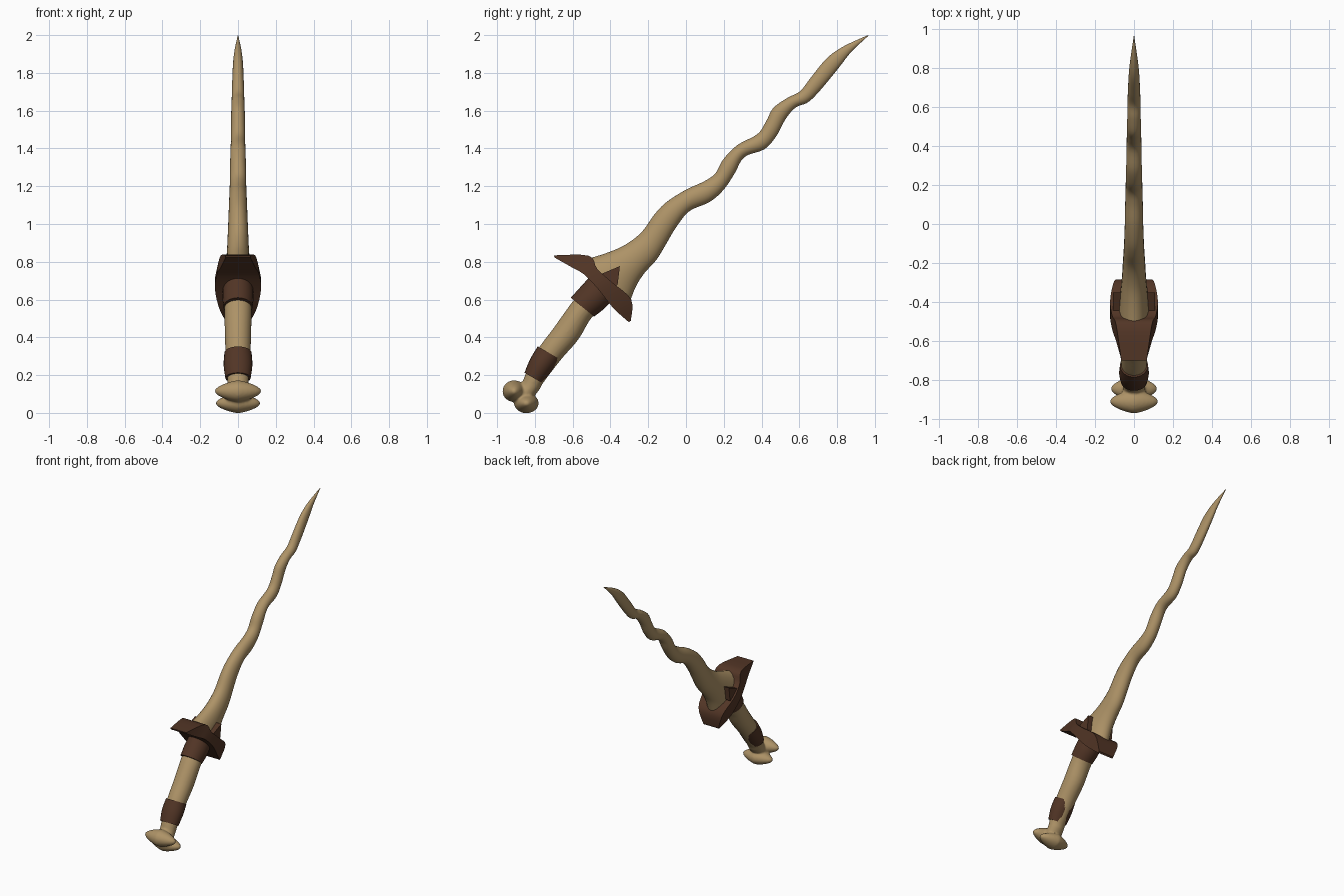
import bpy, bmesh, math
from mathutils import Vector, Matrix

if "Cube" in bpy.data.objects:
    bpy.data.objects.remove(bpy.data.objects["Cube"])


def material(name, rgb):
    m = bpy.data.materials.new(name)
    m.diffuse_color = (*rgb, 1)
    m.use_nodes = True
    m.node_tree.nodes["Principled BSDF"].inputs["Base Color"].default_value = m.diffuse_color
    return m


BONE = material("pale bone", (0.42, 0.29, 0.135))
LEATHER = material("dark brown leather", (0.085, 0.036, 0.019))

ROUND = [(math.cos(i * math.tau / 24), math.sin(i * math.tau / 24)) for i in range(24)]
BOXY = [(1, 1), (-1, 1), (-1, -1), (1, -1)]


def smooth_path(rows, steps):
    """Catmull-Rom interpolation of the station rows."""
    rows = [Vector(r) for r in rows]
    out = []
    for i in range(len(rows) - 1):
        a, b, c, d = rows[max(i - 1, 0)], rows[i], rows[i + 1], rows[min(i + 2, len(rows) - 1)]
        for k in range(steps):
            t = k / steps
            out.append(0.5 * (2 * b + (c - a) * t + (2 * a - 5 * b + 4 * c - d) * t * t
                              + (3 * b - a - 3 * c + d) * t ** 3))
    return out + [rows[-1]]


def add_loft(bm, rows, ring=ROUND, steps=5):
    """Skin rings; each row is upper edge y, z, lower edge y, z, half width in x."""
    loops = []
    for y1, z1, y2, z2, w in smooth_path(rows, steps):
        mid = Vector((0, (y1 + y2) / 2, (z1 + z2) / 2))
        half = Vector((0, (y1 - y2) / 2, (z1 - z2) / 2))
        loops.append([bm.verts.new(mid + half * v + Vector((w * u, 0, 0))) for u, v in ring])
    n = len(ring)
    for a, b in zip(loops, loops[1:]):
        for i in range(n):
            bm.faces.new((a[i], a[(i + 1) % n], b[(i + 1) % n], b[i]))
    bm.faces.new(loops[0])
    bm.faces.new(loops[-1])


def finish(bm, name, mat, angle=40):
    bmesh.ops.recalc_face_normals(bm, faces=bm.faces)
    me = bpy.data.meshes.new(name)
    bm.to_mesh(me)
    bm.free()
    me.materials.append(mat)
    ob = bpy.data.objects.new(name, me)
    bpy.context.collection.objects.link(ob)
    bpy.ops.object.select_all(action='DESELECT')
    ob.select_set(True)
    bpy.context.view_layer.objects.active = ob
    bpy.ops.object.shade_smooth_by_angle(angle=math.radians(angle))
    return ob


# Wavy blade, flared at the guard
blade = [
    (-.54, .81, -.30, .58, .080), (-.425, .845, -.265, .67, .070),
    (-.325, .888, -.22, .74, .062), (-.235, .957, -.155, .813, .057),
    (-.166, 1.052, -.103, .898, .053), (-.103, 1.116, -.052, .983, .050),
    (-.003, 1.18, .018, 1.068, .047), (.098, 1.227, .124, 1.116, .045),
    (.156, 1.269, .198, 1.18, .043), (.198, 1.343, .256, 1.265, .042),
    (.272, 1.418, .309, 1.354, .040), (.378, 1.476, .415, 1.396, .038),
    (.425, 1.545, .478, 1.465, .037), (.462, 1.614, .53, 1.56, .036),
    (.536, 1.667, .584, 1.619, .034), (.605, 1.704, .647, 1.645, .033),
    (.663, 1.778, .716, 1.714, .031), (.747, 1.879, .811, 1.83, .026),
    (.837, 1.942, .874, 1.91, .017), (.964, 2.0, .966, 1.997, .001)]
bm = bmesh.new()
add_loft(bm, blade)
finish(bm, "blade", BONE)

# Curved grip fused with the two knuckle lobes of the pommel
bm = bmesh.new()
add_loft(bm, [
    (-.50, .71, -.37, .60, .072), (-.60, .59, -.49, .515, .072),
    (-.697, .455, -.57, .388, .070), (-.784, .337, -.66, .284, .066),
    (-.845, .215, -.755, .16, .058), (-.872, .155, -.778, .12, .056),
    (-.925, .10, -.83, .055, .060)])
for y, z, ry, rz, rx in ((-.91, .115, .062, .058, .124), (-.845, .051, .066, .053, .119)):
    lobe = bmesh.ops.create_uvsphere(bm, u_segments=32, v_segments=24, radius=1,
                                     matrix=Matrix.Rotation(math.pi / 2, 4, 'Y'))["verts"]
    for v in lobe:
        pinch = 1 - 0.3 * abs(v.co.x)
        v.co = (v.co.x * rx, y + v.co.y * ry * pinch, z + v.co.z * rz * pinch)
hilt = finish(bm, "bone_hilt", BONE)
re = hilt.modifiers.new("fuse", 'REMESH')
re.mode, re.voxel_size, re.use_smooth_shade = 'VOXEL', 0.007, True
sm = hilt.modifiers.new("soften", 'SMOOTH')
sm.factor, sm.iterations = 0.5, 6

# Leather bands around the grip
bands = {
    "upper_band": [(-.515, .715, -.385, .60, .080), (-.56, .665, -.435, .55, .082),
                   (-.61, .61, -.487, .51, .077)],
    "lower_band": [(-.785, .352, -.665, .283, .072), (-.825, .285, -.71, .222, .076),
                   (-.855, .213, -.76, .157, .067)]}
for name, rows in bands.items():
    bm = bmesh.new()
    add_loft(bm, rows)
    finish(bm, name, LEATHER)

# Crossguard with upswept and downswept tips
bm = bmesh.new()
add_loft(bm, [
    (-.70, .834, -.695, .822, .065), (-.515, .832, -.60, .768, .092),
    (-.47, .762, -.54, .733, .112), (-.39, .69, -.465, .655, .122),
    (-.29, .60, -.385, .555, .100), (-.292, .488, -.302, .48, .062)], BOXY, 4)
finish(bm, "crossguard", LEATHER, 35)

# Pointed side tabs clasping the blade
tab = [(-.35, .777), (-.362, .68), (-.42, .61), (-.51, .71)]
for side, name in ((1, "right_tab"), (-1, "left_tab")):
    bm = bmesh.new()
    inner, outer = [[bm.verts.new((side * x, y, z)) for y, z in tab] for x in (.055, .108)]
    for i in range(4):
        j = (i + 1) % 4
        bm.faces.new((inner[i], inner[j], outer[j], outer[i]))
    bm.faces.new(inner)
    bm.faces.new(outer)
    finish(bm, name, LEATHER, 30)
